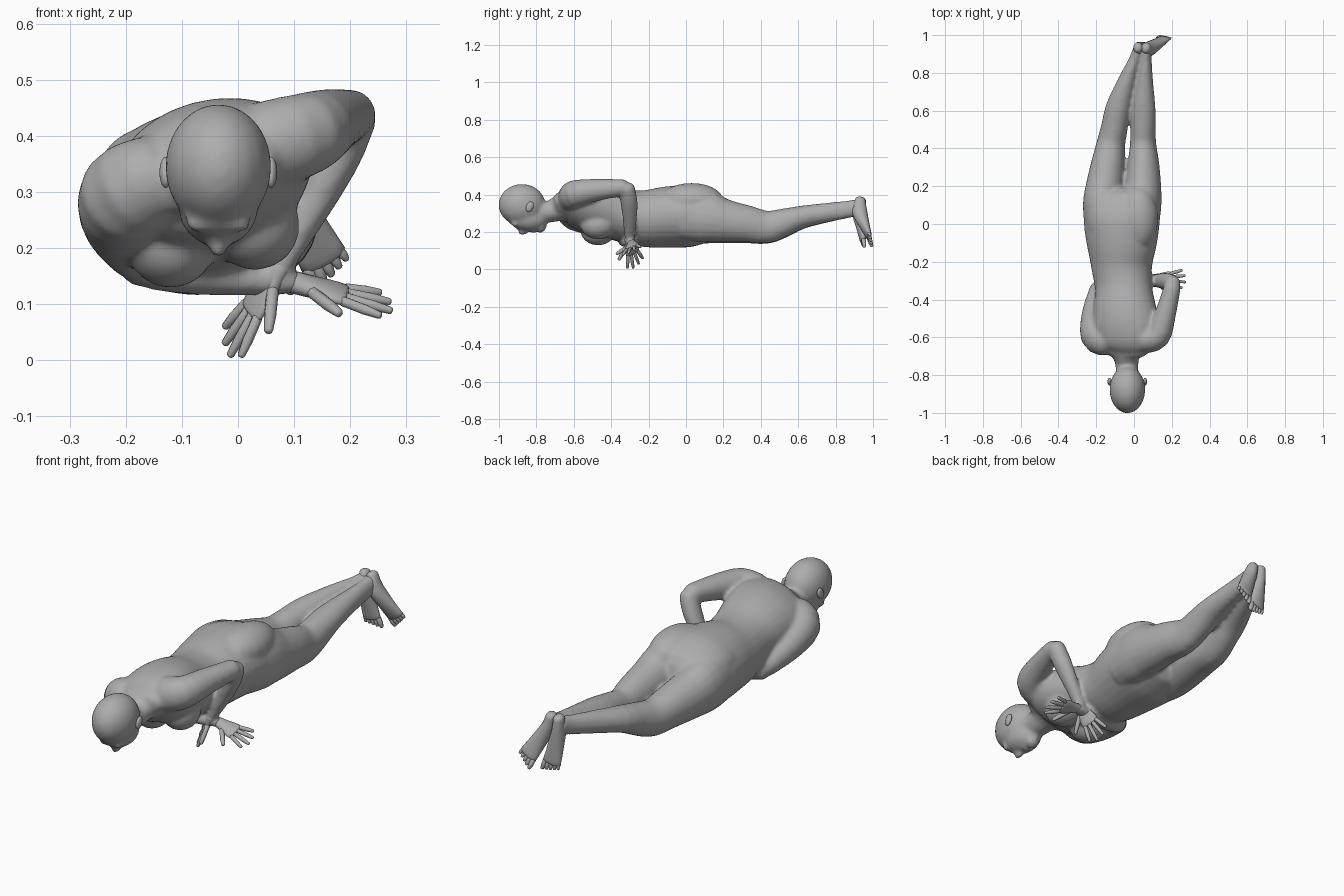
import bpy, bmesh, math
from mathutils import Vector, Matrix

cube = bpy.data.objects.get("Cube")
if cube:
    bpy.data.objects.remove(cube, do_unlink=True)

skin = bpy.data.materials.new("plain_grey")
skin.use_nodes = True
grey = (0.42, 0.42, 0.42, 1)
skin.diffuse_color = grey
skin.node_tree.nodes["Principled BSDF"].inputs["Base Color"].default_value = grey


def loft(bm, rings, side, side_end=None, sides=20, steps=3):
    """Round-ended tube through rings of (x, y, z, half width, half depth)."""
    keys = [Vector(r) for r in rings]
    last = len(keys) - 1
    path = []
    for i in range(last):
        p0, p1, p2, p3 = (keys[max(0, min(last, i + k))] for k in (-1, 0, 1, 2))
        for s in range(steps):
            t = s / steps
            path.append(p1 + (p2 - p0) * (t / 2)
                        + (p0 * 2 - p1 * 5 + p2 * 4 - p3) * (t * t / 2)
                        + (p1 * 3 - p0 - p2 * 3 + p3) * (t ** 3 / 2))
    path.append(keys[-1])
    stations = [(Vector(p[:3]), p[3], p[4]) for p in path]

    def dome(end, inner):
        c, a, b = end
        out = (c - inner[0]).normalized() * min(a, b) * 0.7
        return [(c + out * math.sin(math.radians(g)), a * math.cos(math.radians(g)),
                 b * math.cos(math.radians(g))) for g in (30, 55, 78)]

    head = dome(stations[0], stations[1])[::-1]
    tail = dome(stations[-1], stations[-2])
    stations = head + stations + tail
    n = len(stations)
    side = Vector(side)
    side_end = Vector(side_end) if side_end else side
    loops = []
    for i, (c, a, b) in enumerate(stations):
        tan = (stations[min(n - 1, i + 1)][0] - stations[max(0, i - 1)][0]).normalized()
        u = side.lerp(side_end, i / (n - 1))
        u = (u - tan * u.dot(tan)).normalized()
        v = tan.cross(u)
        loops.append([bm.verts.new(c + u * a * math.cos(math.tau * k / sides)
                                   + v * b * math.sin(math.tau * k / sides))
                      for k in range(sides)])
    for r0, r1 in zip(loops, loops[1:]):
        for k in range(sides):
            j = (k + 1) % sides
            bm.faces.new((r0[k], r0[j], r1[j], r1[k]))
    bm.faces.new(loops[0][::-1])
    bm.faces.new(loops[-1])


def ball(bm, centre, radii, tilt=0):
    m = (Matrix.Translation(centre) @ Matrix.Rotation(tilt, 4, 'X')
         @ Matrix.Diagonal((*radii, 1)))
    bmesh.ops.create_uvsphere(bm, u_segments=20, v_segments=14, radius=1, matrix=m)


def digit(bm, base, direction, length, r, side):
    d = direction.normalized() * length
    loft(bm, [(*(base + d * t), r * w, r * w)
              for t, w in ((0, 1), (0.45, 1), (0.6, 1.02), (1, 0.75))],
         side, sides=8, steps=1)


def finish(bm, name, blend=False):
    bmesh.ops.recalc_face_normals(bm, faces=bm.faces)
    mesh = bpy.data.meshes.new(name)
    bm.to_mesh(mesh)
    bm.free()
    mesh.materials.append(skin)
    for p in mesh.polygons:
        p.use_smooth = True
    obj = bpy.data.objects.new(name, mesh)
    bpy.context.collection.objects.link(obj)
    if blend:
        rm = obj.modifiers.new("blend", 'REMESH')
        rm.mode = 'VOXEL'
        rm.voxel_size = 0.009
        rm.use_smooth_shade = True
        sm = obj.modifiers.new("soften", 'SMOOTH')
        sm.factor = 0.5
        sm.iterations = 9


body = bmesh.new()

# Torso, rolled more at the shoulders than at the hips
loft(body, [(-.045, -.665, .335, .13, .07), (-.045, -.62, .342, .17, .105),
            (-.045, -.54, .335, .182, .13), (-.05, -.45, .318, .17, .14),
            (-.055, -.34, .292, .152, .138), (-.065, -.22, .272, .163, .152),
            (-.065, -.1, .28, .188, .163), (-.065, .02, .285, .203, .165),
            (-.065, .1, .283, .19, .145)],
     (1, 0, .38), (1, 0, .1), sides=28)
# Neck
loft(body, [(-.036, -.82, .31, .06, .058), (-.038, -.74, .307, .062, .057),
            (-.042, -.69, .322, .08, .066), (-.045, -.62, .34, .13, .085)],
     (1, 0, .1), (1, 0, .36))
# Skull, jaw, chin, nose, lips
ball(body, (-.035, -.877, .345), (.095, .126, .112))
ball(body, (-.035, -.845, .275), (.072, .108, .072), -.1)
ball(body, (-.035, -.778, .23), (.036, .032, .034))
ball(body, (-.035, -.872, .206), (.017, .028, .024), .35)
ball(body, (-.035, -.815, .21), (.026, .018, .016))
for s in (-1, 1):
    # Brow, breast, buttock
    ball(body, (-.035 + s * .03, -.915, .243), (.03, .018, .016))
    ball(body, (-.045 + s * .075, -.47, .223 + s * .016), (.08, .095, .078))
    ball(body, (-.062 + s * .085, .03, .348 + s * .022), (.105, .17, .092))

# Legs
loft(body, [(.03, -.02, .285, .1, .13), (.045, .1, .285, .1, .14),
            (.048, .2, .262, .096, .117), (.05, .32, .245, .084, .1),
            (.048, .43, .227, .069, .088), (.048, .52, .25, .068, .076),
            (.048, .62, .28, .066, .061), (.056, .76, .305, .045, .052),
            (.063, .87, .322, .031, .047), (.065, .925, .335, .027, .044)], (1, 0, .1))
loft(body, [(-.155, -.02, .268, .105, .125), (-.168, .1, .268, .103, .132),
            (-.155, .2, .252, .1, .113), (-.138, .32, .237, .089, .097),
            (-.121, .43, .222, .076, .086), (-.103, .52, .245, .07, .075),
            (-.084, .62, .277, .065, .06), (-.038, .76, .304, .046, .052),
            (.004, .87, .322, .031, .046), (.02, .925, .334, .027, .044)], (1, 0, .1))

# Raised left arm
loft(body, [(.06, -.61, .385, .08, .075), (.125, -.59, .405, .074, .07),
            (.165, -.48, .425, .06, .057), (.203, -.335, .438, .045, .045)], (0, 0, 1))
loft(body, [(.207, -.315, .435, .042, .042), (.178, -.305, .362, .046, .041),
            (.126, -.3, .26, .037, .032), (.07, -.303, .16, .026, .022)], (0, 1, 0))
# Right arm, folded beneath the chest
loft(body, [(-.15, -.62, .325, .08, .08), (-.2, -.59, .293, .088, .085),
            (-.21, -.47, .243, .068, .066), (-.188, -.34, .192, .048, .046)], (0, 0, 1))
loft(body, [(-.178, -.325, .177, .044, .044), (-.11, -.32, .158, .046, .039),
            (0, -.305, .145, .036, .03), (.1, -.29, .138, .026, .021)], (0, 1, 0))
finish(body, "body", blend=True)


def hand(name, wrist, direction, thumb_side):
    bm = bmesh.new()
    w, d = Vector(wrist), Vector(direction).normalized()
    u = Vector(thumb_side)
    u = (u - d * u.dot(d)).normalized()
    loft(bm, [(*(w + d * t), a, b) for t, a, b in
              ((-.015, .024, .02), (.025, .032, .017), (.06, .041, .014), (.08, .04, .011))],
         u, sides=14)
    for k, length in enumerate((.07, .084, .078, .06)):
        off = (1.5 - k) * .0205
        digit(bm, w + d * .082 + u * off, d + u * off * 10, length, .0095, u)
    digit(bm, w + d * .025 + u * .026, d * .75 + u * .85, .08, .011, u)
    finish(bm, name)


hand("left_hand", (.066, -.303, .155), (-.52, .22, -.83), (.45, -.85, -.2))
hand("right_hand", (.112, -.29, .136), (.97, 0, -.24), (.1, -.85, -.4))


def foot(name, rings, side, big_toe):
    bm = bmesh.new()
    loft(bm, rings, side, sides=16)
    tip = Vector(rings[-1][:3])
    d = (tip - Vector(rings[-2][:3])).normalized()
    u = Vector(side)
    u = (u - d * u.dot(d)).normalized() * big_toe
    for k in range(5):
        off = (2 - k) * .0165
        digit(bm, tip + u * off + d * (.004 - k * .002), d + u * off * 4,
              .04 - k * .004, .0115 - k * .0008, u)
    finish(bm, name)


foot("left_foot", [(.062, .932, .372, .024, .028), (.08, .927, .315, .031, .041),
                   (.122, .955, .235, .039, .028), (.152, .978, .18, .044, .016)],
     (.88, 0, .46), -1)
foot("right_foot", [(.021, .935, .372, .024, .028), (.026, .925, .315, .03, .04),
                    (.038, .937, .225, .038, .027), (.05, .945, .158, .044, .016)],
     (.97, .1, .2), 1)

# Ears
for s, label in ((-1, "right_ear"), (1, "left_ear")):
    bm = bmesh.new()
    ball(bm, (-.035 + s * .094, -.835, .335), (.011, .019, .029), -.4)
    finish(bm, label)
